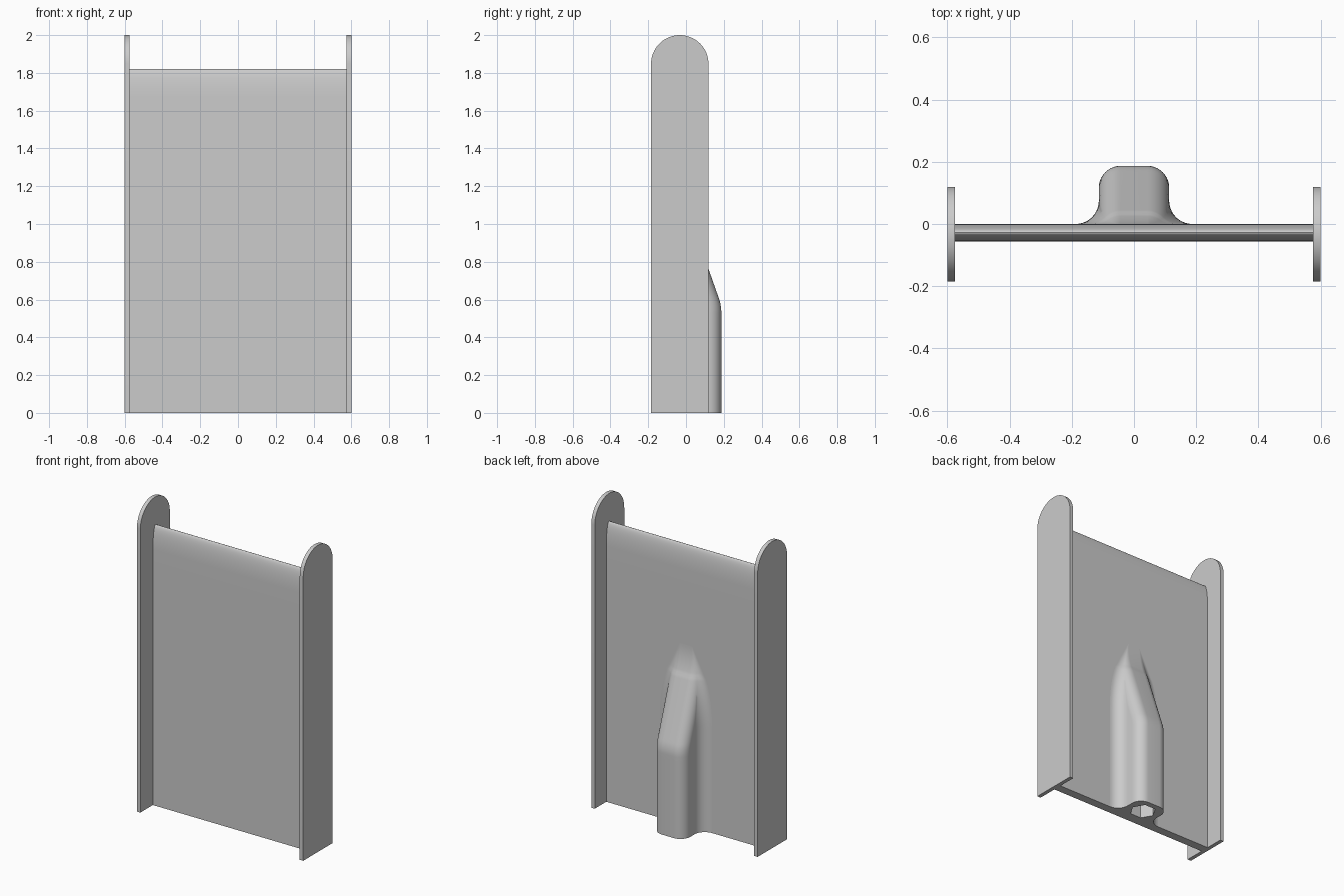
import bpy
import bmesh
from math import sin, cos, pi, acos

cube = bpy.data.objects.get("Cube")
if cube:
    bpy.data.objects.remove(cube)

grey = bpy.data.materials.new("light_grey")
grey.use_nodes = True
colour = (0.6, 0.6, 0.6, 1)
grey.diffuse_color = colour
grey.node_tree.nodes["Principled BSDF"].inputs["Base Color"].default_value = colour


def loft(name, sections):
    """Skin a list of equal-length point loops and cap both ends."""
    bm = bmesh.new()
    rings = [[bm.verts.new(p) for p in loop] for loop in sections]
    n = len(rings[0])
    for a, b in zip(rings, rings[1:]):
        for i in range(n):
            j = (i + 1) % n
            bm.faces.new((a[i], a[j], b[j], b[i]))
    bm.faces.new(rings[0][::-1])
    bm.faces.new(rings[-1])
    bmesh.ops.recalc_face_normals(bm, faces=bm.faces)
    mesh = bpy.data.meshes.new(name)
    bm.to_mesh(mesh)
    bm.free()
    mesh.materials.append(grey)
    obj = bpy.data.objects.new(name, mesh)
    bpy.context.collection.objects.link(obj)
    return obj


def smooth(obj):
    bpy.ops.object.select_all(action="DESELECT")
    obj.select_set(True)
    bpy.context.view_layer.objects.active = obj
    bpy.ops.object.shade_smooth_by_angle(angle=pi / 6)


def extrude_x(name, outline, x0, x1):
    obj = loft(name, [[(x, y, z) for y, z in outline] for x in (x0, x1)])
    smooth(obj)
    return obj


# Side plates with half-round tops
R, MID = 0.152, -0.033
plate = [(MID - R, 0), (MID + R, 0)]
plate += [(MID + R * cos(pi * i / 32), 2 - R + R * sin(pi * i / 32)) for i in range(33)]
extrude_x("left_side_plate", plate, 0.575, 0.6)
extrude_x("right_side_plate", plate, -0.6, -0.575)

# Main panel, its top drawn in to a slim rounded edge
HALF, TAPER, TOP = 0.028, 0.16, 1.82
panel = [(-2 * HALF, 0), (0, 0)]
panel += [(-HALF + HALF * cos(pi * i / 32), TOP - TAPER + TAPER * sin(pi * i / 32))
          for i in range(33)]
extrude_x("panel", panel, -0.575, 0.575)

# Rear boss: flat crown, rounded shoulders, flared foot, sloping upper end
FLAT, SHOULDER, FOOT, STEPS = 0.043, 0.07, 0.075, 10
SLOPE, BEND, END = 0.353, 0.57, 1.18


def crown(z):
    if z > 1:
        return 0.98 * (END - z) ** 2
    drop = max(z - BEND, 0)
    if abs(z - BEND) < 0.04:
        drop = (z - BEND + 0.04) ** 2 / 0.16
    return 0.187 - SLOPE * drop


def boss_section(z):
    t = crown(z)
    total = SHOULDER + FOOT
    angle = acos(max(0, 1 - t / total))
    side = []
    for i in range(STEPS + 1):
        a = angle * i / STEPS
        side.append((FLAT + SHOULDER * sin(a), t - SHOULDER * (1 - cos(a))))
    reach = FLAT + total * sin(angle)
    for i in range(STEPS + 1):
        a = angle * (1 - i / STEPS)
        side.append((reach - FOOT * sin(a), FOOT * (1 - cos(a))))
    side.append((reach, -0.02))
    # tiny lift avoids doubled points where the arcs meet
    side[STEPS + 1] = (side[STEPS + 1][0], side[STEPS + 1][1] - 0.0005 * min(1, t))
    half = [(x, y, z) for x, y in side]
    return [(-x, y, z) for x, y, z in reversed(half)] + half


levels = [0, 0.25, 0.5] + [0.53 + 0.01 * i for i in range(9)]
levels += [0.61 + (END - 0.002 - 0.61) * i / 36 for i in range(1, 37)]
boss = loft("rear_boss", [boss_section(z) for z in levels])

# Hexagonal socket in the underside of the boss
cutter = loft("socket_cutter", [
    [(0.078 * cos(pi * i / 3), 0.083 + 0.078 * sin(pi * i / 3), z) for i in range(6)]
    for z in (-0.1, 0.5)])
cutter.hide_render = True
cut = boss.modifiers.new("socket", "BOOLEAN")
cut.operation = "DIFFERENCE"
cut.solver = "EXACT"
cut.object = cutter
bpy.context.view_layer.objects.active = boss
bpy.ops.object.modifier_apply(modifier=cut.name)
bpy.data.objects.remove(cutter)
smooth(boss)
